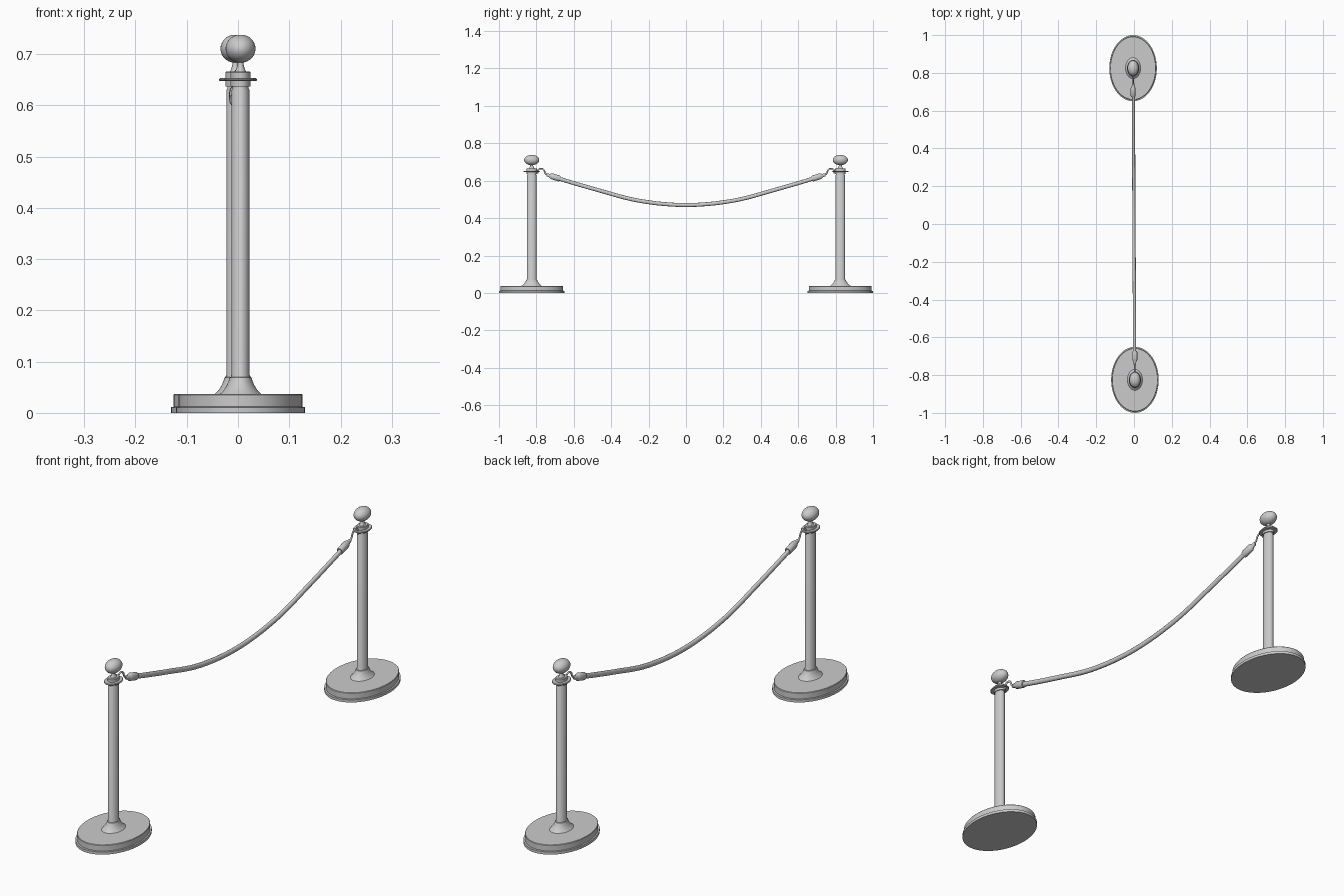
import bpy, bmesh, math
from mathutils import Vector

if "Cube" in bpy.data.objects:
    bpy.data.objects.remove(bpy.data.objects["Cube"])

SQ = 0.72           # parts are narrower in x than in y
POST_Y = 0.825
SKEW = -0.005       # the pair is turned very slightly about z


def finish(ob, angle=35):
    bpy.ops.object.select_all(action='DESELECT')
    ob.select_set(True)
    bpy.context.view_layer.objects.active = ob
    bpy.ops.object.shade_smooth_by_angle(angle=math.radians(angle))


def lathe(name, profile, loc, axis=(0, 0, 1), scale=(1, 1, 1), n=48):
    """Revolve (radius, height) points, closing both ends, along an axis."""
    bm = bmesh.new()
    rot = Vector((0, 0, 1)).rotation_difference(Vector(axis)).to_matrix()
    rings = []
    for r, h in profile:
        ring = []
        for i in range(n):
            a = 2 * math.pi * i / n
            p = rot @ Vector((r * math.cos(a), r * math.sin(a), h))
            p = Vector((p.x * scale[0], p.y * scale[1], p.z * scale[2]))
            ring.append(bm.verts.new(p + Vector(loc)))
        rings.append(ring)
    for a, b in zip(rings, rings[1:]):
        for i in range(n):
            j = (i + 1) % n
            bm.faces.new((a[i], a[j], b[j], b[i]))
    bm.faces.new(rings[0][::-1])
    bm.faces.new(rings[-1])
    bmesh.ops.recalc_face_normals(bm, faces=bm.faces)
    me = bpy.data.meshes.new(name)
    bm.to_mesh(me)
    bm.free()
    ob = bpy.data.objects.new(name, me)
    bpy.context.collection.objects.link(ob)
    finish(ob)
    return ob


def tube(name, pts, radius, res=8):
    """Smooth round tube through the points."""
    cu = bpy.data.curves.new(name, 'CURVE')
    cu.dimensions = '3D'
    cu.bevel_depth = radius
    cu.bevel_resolution = 4
    cu.resolution_u = res
    cu.use_fill_caps = True
    sp = cu.splines.new('BEZIER')
    sp.bezier_points.add(len(pts) - 1)
    for bp, p in zip(sp.bezier_points, pts):
        bp.co = p
        bp.handle_left_type = bp.handle_right_type = 'AUTO'
    ob = bpy.data.objects.new(name, cu)
    bpy.context.collection.objects.link(ob)
    bpy.ops.object.select_all(action='DESELECT')
    ob.select_set(True)
    bpy.context.view_layer.objects.active = ob
    bpy.ops.object.convert(target='MESH')
    ob = bpy.context.view_layer.objects.active
    ob.scale.x = 0.8
    finish(ob, 50)


def skew_x(y):
    return SKEW * y / POST_Y


base = [(.175, 0), (.175, .011), (.168, .012), (.168, .035), (.166, .037), (.055, .037)]
flare = [(.057, .036), (.047, .043), (.038, .053), (.032, .063), (.030, .069), (.0265, .070)]
shaft = [(.0265, .066), (.0265, .071), (.0245, .075), (.0245, .629), (.022, .633), (.022, .637)]
collar = [(.0275, .637), (.0275, .647), (.0275, .664), (.025, .666)]
flange = [(.042, .647), (.044, .649), (.044, .651), (.042, .653)]
neck = [(.016, .664), (.011, .672), (.008, .680), (.008, .690)]
ball = [(.0405 * math.sin(math.pi * k / 20), -.0275 * math.cos(math.pi * k / 20)) for k in range(1, 20)]
ferrule = [(.005, 0), (.008, .003), (.009, .014), (.014, .024), (.016, .027),
           (.016, .069), (.0145, .073), (.010, .073)]

for s, side in ((-1, "front"), (1, "back")):
    # Stanchion post
    c = (skew_x(s * POST_Y), s * POST_Y, 0)
    for part, prof in (("base", base), ("flare", flare), ("shaft", shaft),
                       ("collar", collar), ("hook_flange", flange), ("finial_neck", neck)):
        k = (.0305 / .044 if part == "hook_flange" else SQ)
        lathe(f"{side}_{part}", prof, c, scale=(k + .03 if part == "hook_flange" else k, 1, 1))
    lathe(f"{side}_finial_ball", ball, (c[0], c[1], .7105), scale=(SQ, 1, 1))

    # Hook over the flange
    hook = [(.793, .638), (.793, .652), (.785, .662), (.770, .664), (.759, .655),
            (.753, .641), (.744, .633), (.735, .630)]
    tube(f"{side}_hook", [(skew_x(s * y), s * y, z) for y, z in hook], .0042)

    # Rope end ferrule
    lathe(f"{side}_rope_ferrule", ferrule, (skew_x(s * .745), s * .745, .632),
          axis=Vector((0, -s * .07, -.021)).normalized(), scale=(.8, 1, 1), n=24)

# Sagging rope
half = [(0, .470), (.1, .474), (.2, .485), (.3, .503), (.45, .544), (.6, .587), (.69, .6145)]
path = [(-y, z) for y, z in half[:0:-1]] + half
tube("rope", [(skew_x(y), y, z) for y, z in path], .0105)
